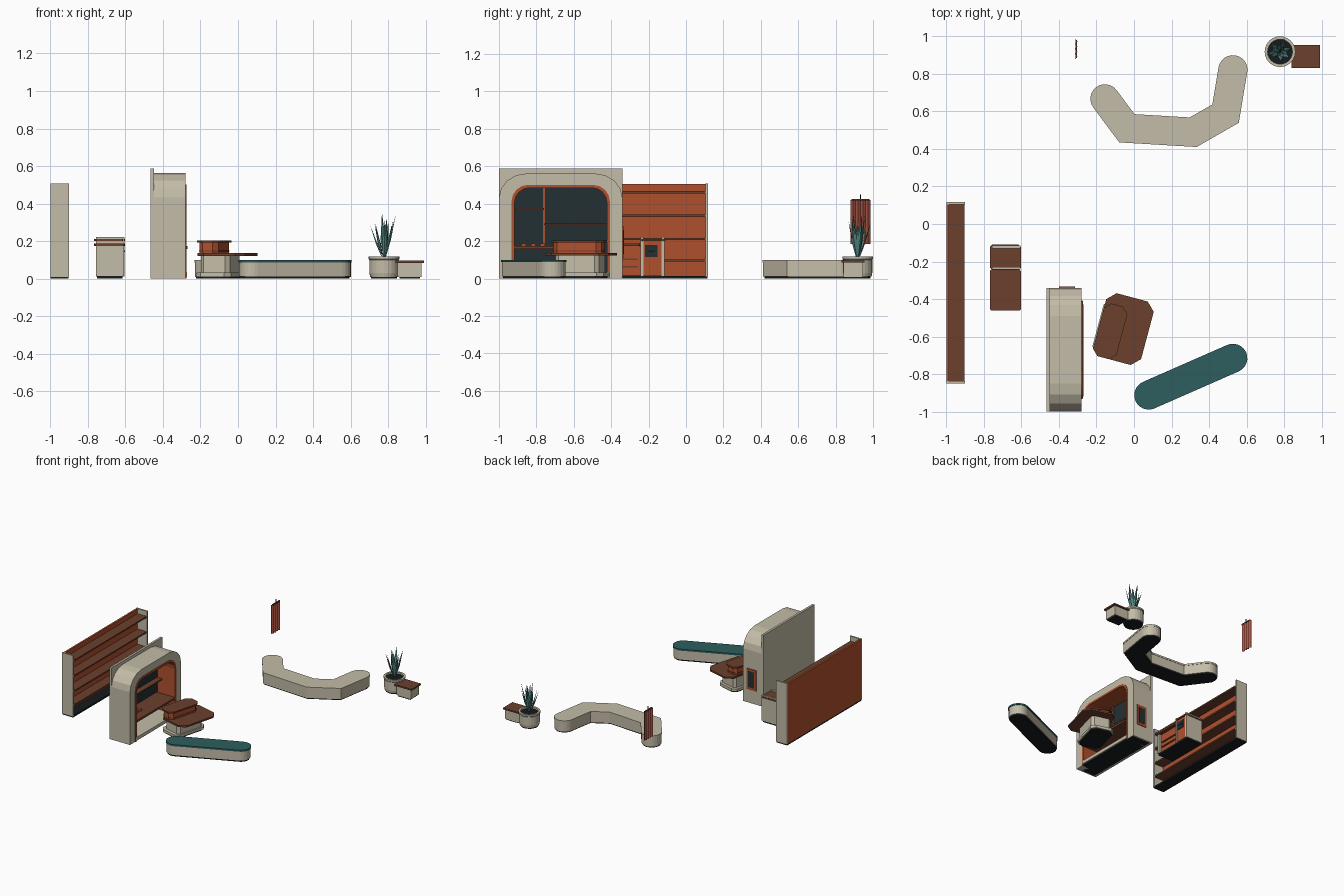
import bpy, bmesh, math, random
from mathutils import Vector, Matrix

if "Cube" in bpy.data.objects:
    bpy.data.objects.remove(bpy.data.objects["Cube"])

random.seed(4)


def material(name, r, g, b):
    m = bpy.data.materials.new(name)
    lin = [(c / 255 / 12.92 if c < 10 else ((c / 255 + 0.055) / 1.055) ** 2.4) for c in (r, g, b)]
    m.diffuse_color = (*lin, 1)
    m.use_nodes = True
    m.node_tree.nodes["Principled BSDF"].inputs["Base Color"].default_value = m.diffuse_color
    return m


BEIGE = material("warm beige", 196, 188, 168)
BROWN = material("walnut brown", 108, 64, 45)
RUST = material("rust orange", 176, 80, 46)
TEAL = material("deep teal", 46, 94, 94)
SLATE = material("dark slate", 36, 48, 50)
BLACK = material("kick black", 22, 27, 29)
LEAF = material("leaf green", 84, 138, 132)
CLOTH = material("faded red cloth", 172, 86, 68)


def finish(name, bm, mat):
    bmesh.ops.recalc_face_normals(bm, faces=bm.faces)
    me = bpy.data.meshes.new(name)
    bm.to_mesh(me)
    bm.free()
    me.materials.append(mat)
    ob = bpy.data.objects.new(name, me)
    bpy.context.collection.objects.link(ob)
    return ob


def prism(name, pts, lo, hi, mat, axis="z"):
    """Extrude a 2D outline: (x,y) along z, or (y,z) along x."""
    bm = bmesh.new()
    vs = [bm.verts.new((p[0], p[1], lo) if axis == "z" else (lo, p[0], p[1])) for p in pts]
    f = bm.faces.new(vs)
    ext = bmesh.ops.extrude_face_region(bm, geom=[f])
    d = (0, 0, hi - lo) if axis == "z" else (hi - lo, 0, 0)
    bmesh.ops.translate(bm, vec=d, verts=[v for v in ext["geom"] if isinstance(v, bmesh.types.BMVert)])
    return finish(name, bm, mat)


def box(name, x0, x1, y0, y1, z0, z1, mat):
    return prism(name, [(x0, y0), (x1, y0), (x1, y1), (x0, y1)], z0, z1, mat)


def chamfered(cx, cy, w, l, c, deg):
    """Rectangle with cut corners, turned about its centre."""
    a, b = w / 2, l / 2
    pts = [(a, -b + c), (a, b - c), (a - c, b), (-a + c, b), (-a, b - c), (-a, -b + c), (-a + c, -b), (a - c, -b)]
    m = Matrix.Rotation(math.radians(deg), 2)
    return [tuple(m @ Vector(p) + Vector((cx, cy))) for p in pts]


def arch(cy, hw, top, rx, rz, n=4):
    """Open arch outline from right foot over the top to left foot."""
    right = [(hw, 0)] + [(hw - rx + rx * math.cos(i * math.pi / 2 / n),
                          top - rz + rz * math.sin(i * math.pi / 2 / n)) for i in range(n + 1)]
    return [(cy + y, z) for y, z in right] + [(cy - y, z) for y, z in reversed(right)]


def band(path, r, n=12):
    """Outline of constant width around a path, mitred bends and round ends."""
    p = [Vector(q) for q in path]
    d = [(p[i + 1] - p[i]).normalized() for i in range(len(p) - 1)]
    nor = [Vector((-e.y, e.x)) for e in d]
    miter = []
    for i in range(1, len(p) - 1):
        m = (nor[i - 1] + nor[i]).normalized()
        miter.append(m * (r / m.dot(nor[i])))

    def cap(c, start):
        return [c + Matrix.Rotation(-math.pi * k / n, 2) @ (start * r) for k in range(n + 1)]
    left = [p[i + 1] + m for i, m in enumerate(miter)]
    right = [p[i + 1] - m for i, m in enumerate(miter)]
    return left + cap(p[-1], nor[-1]) + right[::-1] + cap(p[0], -nor[0])


# Back shelving wall, open towards +x
box("shelf_back", -1, -0.985, -0.84, 0.105, 0.012, 0.505, RUST)
for n, y in (("front", -0.85), ("rear", 0.105)):
    box("shelf_end_" + n, -1, -0.9, y, y + 0.013, 0.01, 0.508, BEIGE)
for i, z in enumerate((0.455, 0.33, 0.205, 0.09)):
    box(f"shelf_board_{i}", -0.99, -0.902, -0.837, 0.105, z, z + 0.012, BROWN)
box("shelf_kick", -0.998, -0.903, -0.847, 0.115, 0, 0.014, BLACK)

# Work counter: low part and taller cabinet
box("counter_kick", -0.75, -0.615, -0.45, -0.12, 0, 0.015, BLACK)
box("counter_end", -0.757, -0.61, -0.455, -0.435, 0.015, 0.175, BEIGE)
box("counter_body", -0.757, -0.63, -0.435, -0.24, 0.015, 0.175, RUST)
prism("counter_top", chamfered(-0.685, -0.352, 0.165, 0.22, 0.008, 0), 0.175, 0.187, BROWN)
for i, z in enumerate((0.06, 0.1)):
    box(f"counter_drawer_line_{i}", -0.63, -0.622, -0.42, -0.26, z, z + 0.008, BROWN)
box("cabinet_body", -0.755, -0.612, -0.235, -0.125, 0.015, 0.2, RUST)
for n, y in (("front", -0.243), ("rear", -0.13)):
    box("cabinet_side_" + n, -0.757, -0.606, y, y + 0.015, 0.012, 0.222, BEIGE)
prism("cabinet_top", chamfered(-0.685, -0.178, 0.165, 0.135, 0.012, 0), 0.2, 0.212, BROWN)
box("cabinet_window", -0.614, -0.606, -0.22, -0.152, 0.115, 0.178, SLATE)
box("cabinet_window_bar", -0.607, -0.603, -0.205, -0.167, 0.142, 0.15, BLACK)

# Arched booth
CY = -0.67
box("booth_back_slab", -0.465, -0.447, -1, -0.34, 0, 0.587, BEIGE)
prism("booth_shell", arch(CY, 0.33, 0.562, 0.15, 0.13) + arch(CY, 0.262, 0.5, 0.09, 0.09)[::-1],
      -0.448, -0.28, BEIGE, "x")
prism("booth_liner", arch(CY, 0.263, 0.501, 0.09, 0.09) + arch(CY, 0.247, 0.485, 0.08, 0.08)[::-1],
      -0.447, -0.275, RUST, "x")
prism("booth_inner_panel", arch(CY, 0.255, 0.495, 0.085, 0.085), -0.446, -0.436, SLATE, "x")
box("booth_sill", -0.445, -0.272, -0.93, -0.41, 0.008, 0.035, BEIGE)
box("booth_kick", -0.445, -0.283, -0.99, -0.35, 0, 0.009, BLACK)
box("booth_counter", -0.437, -0.27, -0.92, -0.43, 0.158, 0.175, BROWN)
box("booth_upright", -0.437, -0.428, -0.764, -0.754, 0.17, 0.487, RUST)
box("booth_upper_shelf", -0.437, -0.4, -0.915, -0.76, 0.366, 0.376, BROWN)
box("booth_mid_shelf", -0.437, -0.39, -0.76, -0.425, 0.285, 0.295, BROWN)
for i in range(3):
    y = -0.88 + i * 0.05
    box(f"booth_counter_item_{i}", -0.37, -0.34, y, y + 0.025, 0.175, 0.187, RUST)
box("side_window_frame", -0.4, -0.315, -0.345, -0.334, 0.11, 0.28, RUST)
box("side_window_pane", -0.385, -0.33, -0.34, -0.332, 0.13, 0.26, SLATE)

# Reception desk, turned towards the room
A = -15
prism("desk_kick", chamfered(-0.1, -0.565, 0.17, 0.27, 0.03, A), 0, 0.012, BLACK)
prism("desk_plinth", chamfered(-0.1, -0.565, 0.19, 0.29, 0.03, A), 0.01, 0.032, BEIGE)
prism("desk_base", chamfered(-0.095, -0.565, 0.16, 0.24, 0.02, A), 0.03, 0.122, BEIGE)
prism("desk_top", chamfered(-0.055, -0.56, 0.262, 0.35, 0.045, A), 0.122, 0.136, BROWN)
prism("desk_riser", chamfered(-0.127, -0.572, 0.105, 0.265, 0.025, A), 0.136, 0.192, RUST)
prism("desk_riser_band", chamfered(-0.127, -0.572, 0.11, 0.27, 0.025, A), 0.145, 0.151, BROWN)
prism("desk_riser_top", chamfered(-0.127, -0.572, 0.13, 0.29, 0.033, A), 0.192, 0.204, BROWN)

# Straight bench with teal cushion
straight = [(0.078, -0.912), (0.527, -0.715)]
prism("bench_kick", band(straight, 0.066), 0, 0.014, BLACK)
prism("bench_body", band(straight, 0.072), 0.012, 0.088, BEIGE)
prism("bench_cushion", band(straight, 0.077), 0.087, 0.1, TEAL)

# Bent lounge bench
bent = [(-0.155, 0.667), (-0.038, 0.51), (0.315, 0.489), (0.488, 0.588), (0.527, 0.822)]
prism("lounge_kick", band(bent, 0.068), 0, 0.012, BLACK)
prism("lounge_body", band(bent, 0.075), 0.01, 0.088, BEIGE)
prism("lounge_seat", band(bent, 0.0775), 0.086, 0.1, BEIGE)

# Round planter, lathed
PX, PY = 0.778, 0.918
bm = bmesh.new()
prof = [(0, 0.01), (0.074, 0.01), (0.078, 0.03), (0.078, 0.1), (0.082, 0.105), (0.082, 0.118), (0.066, 0.118), (0.066, 0.095), (0, 0.095)]
vs = [bm.verts.new((PX + r, PY, z)) for r, z in prof]
es = [bm.edges.new(q) for q in zip(vs, vs[1:])]
bmesh.ops.spin(bm, geom=vs + es, cent=(PX, PY, 0), axis=(0, 0, 1), angle=math.tau, steps=24)
bmesh.ops.remove_doubles(bm, verts=bm.verts, dist=1e-5)
finish("planter_pot", bm, BEIGE)
prism("planter_soil", band([(PX - 0.001, PY), (PX + 0.001, PY)], 0.066), 0.09, 0.105, BLACK)
prism("planter_kick", band([(PX - 0.001, PY), (PX + 0.001, PY)], 0.068), 0, 0.012, BLACK)

# Spiky leaves: folded blades leaning outwards
bm = bmesh.new()
for i in range(14):
    a = i * 2.4
    out, side = Vector((math.cos(a), math.sin(a), 0)), Vector((-math.sin(a), math.cos(a), 0))
    reach, top = 0.025 + 0.05 * ((i * 5) % 7) / 6, random.uniform(0.28, 0.36)
    c = Vector((PX, PY, 0))
    base = c + out * 0.006 + Vector((0, 0, 0.1))
    tip = c + out * reach + Vector((0, 0, top))
    mid = base.lerp(tip, 0.45)
    b, l, r, k, f, t = [bm.verts.new(q) for q in (base, mid + side * 0.013, mid - side * 0.013,
                                                  mid + out * 0.006, mid - out * 0.003, tip)]
    for tri in ((b, l, k), (b, k, r), (k, l, t), (r, k, t), (b, f, l), (b, r, f), (f, t, l), (r, t, f)):
        bm.faces.new(tri)
finish("planter_leaves", bm, LEAF)

# Side table beside the planter
box("side_table_kick", 0.86, 0.97, 0.845, 0.94, 0, 0.01, BLACK)
box("side_table_body", 0.85, 0.978, 0.842, 0.945, 0.008, 0.086, BEIGE)
box("side_table_top", 0.838, 0.992, 0.832, 0.955, 0.085, 0.097, BROWN)

# Hanging folded cloth with rail and hook
zig = [(-0.308 + (0.007 if i % 2 else -0.004), 0.88 + i * 0.0132) for i in range(9)]
prism("hanging_cloth", zig + [(x - 0.004, y) for x, y in reversed(zig)], 0.185, 0.42, CLOTH)
box("cloth_rail", -0.313, -0.303, 0.885, 0.98, 0.417, 0.424, BROWN)
box("cloth_hook", -0.31, -0.306, 0.93, 0.935, 0.42, 0.45, BLACK)
